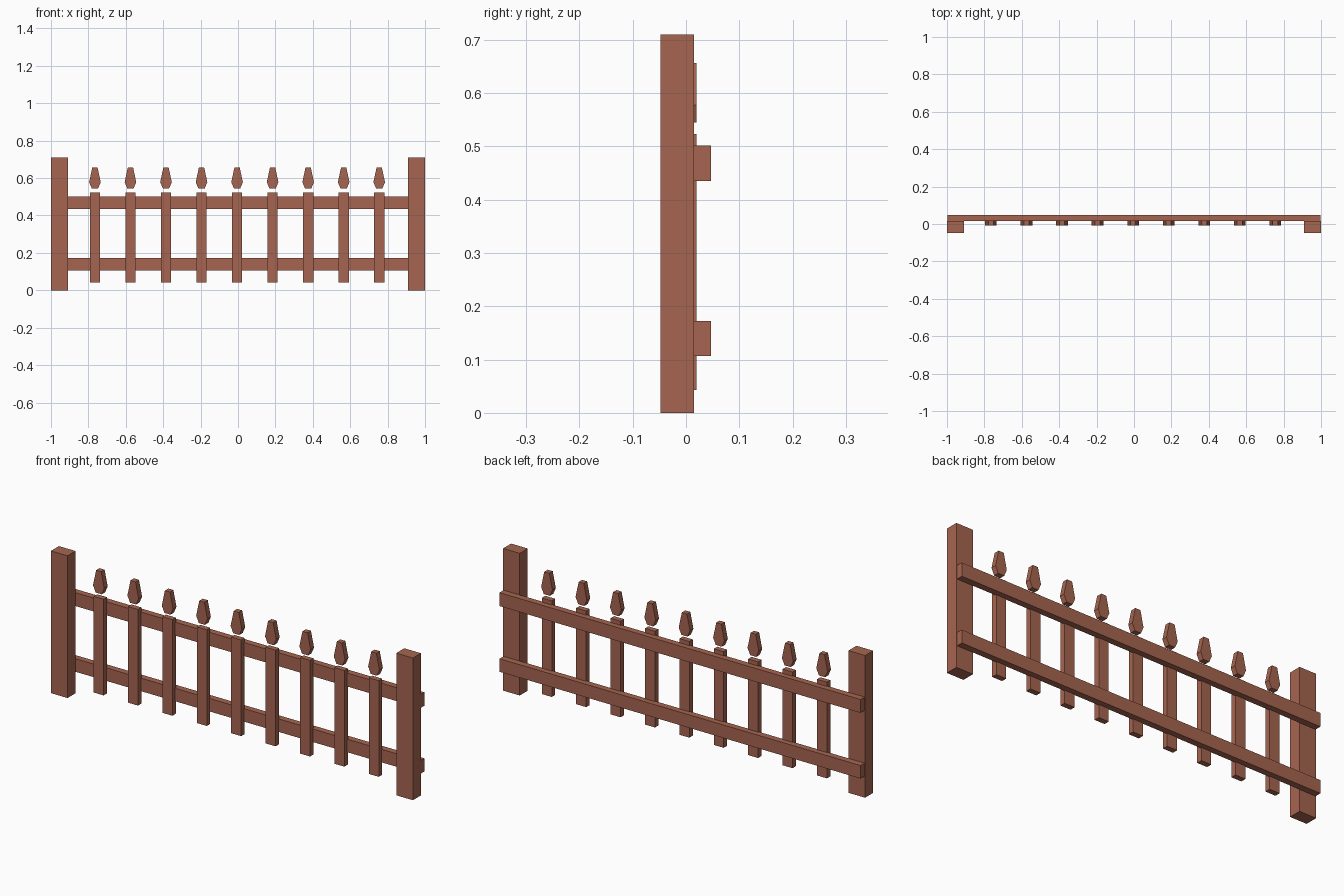
import bpy, bmesh

if "Cube" in bpy.data.objects:
    bpy.data.objects.remove(bpy.data.objects["Cube"])

wood = bpy.data.materials.new("wood")
wood.diffuse_color = (0.38, 0.13, 0.08, 1)
wood.use_nodes = True
wood.node_tree.nodes["Principled BSDF"].inputs["Base Color"].default_value = wood.diffuse_color


def extrude_profile(name, points, y0, y1):
    """Closed x-z outline extruded from y0 back to y1."""
    bm = bmesh.new()
    face = bm.faces.new([bm.verts.new((x, y0, z)) for x, z in points])
    ext = bmesh.ops.extrude_face_region(bm, geom=[face])
    verts = [g for g in ext["geom"] if isinstance(g, bmesh.types.BMVert)]
    bmesh.ops.translate(bm, vec=(0, y1 - y0, 0), verts=verts)
    bmesh.ops.recalc_face_normals(bm, faces=bm.faces)
    mesh = bpy.data.meshes.new(name)
    bm.to_mesh(mesh)
    bm.free()
    mesh.materials.append(wood)
    obj = bpy.data.objects.new(name, mesh)
    bpy.context.collection.objects.link(obj)
    return obj


def board(name, x0, x1, y0, y1, z0, z1):
    return extrude_profile(name, [(x0, z0), (x1, z0), (x1, z1), (x0, z1)], y0, y1)


# End posts
board("left_post", -1.0, -0.908, -0.048, 0.015, 0, 0.71)
board("right_post", 0.908, 1.0, -0.048, 0.015, 0, 0.71)

# Horizontal rails behind the posts
board("lower_rail", -0.997, 0.997, 0.015, 0.047, 0.107, 0.172)
board("upper_rail", -0.997, 0.997, 0.015, 0.047, 0.435, 0.502)

# Pickets, each with a separate tapered finial above
half = [(0.017, 0.545), (0.031, 0.578), (0.014, 0.657)]
for i in range(9):
    x = -0.005 + (i - 4) * 0.19
    board(f"picket_{i + 1}", x - 0.0275, x + 0.0275, -0.007, 0.02, 0.043, 0.523)
    outline = [(x + dx, z) for dx, z in half] + [(x - dx, z) for dx, z in reversed(half)]
    extrude_profile(f"finial_{i + 1}", outline, -0.007, 0.02)
